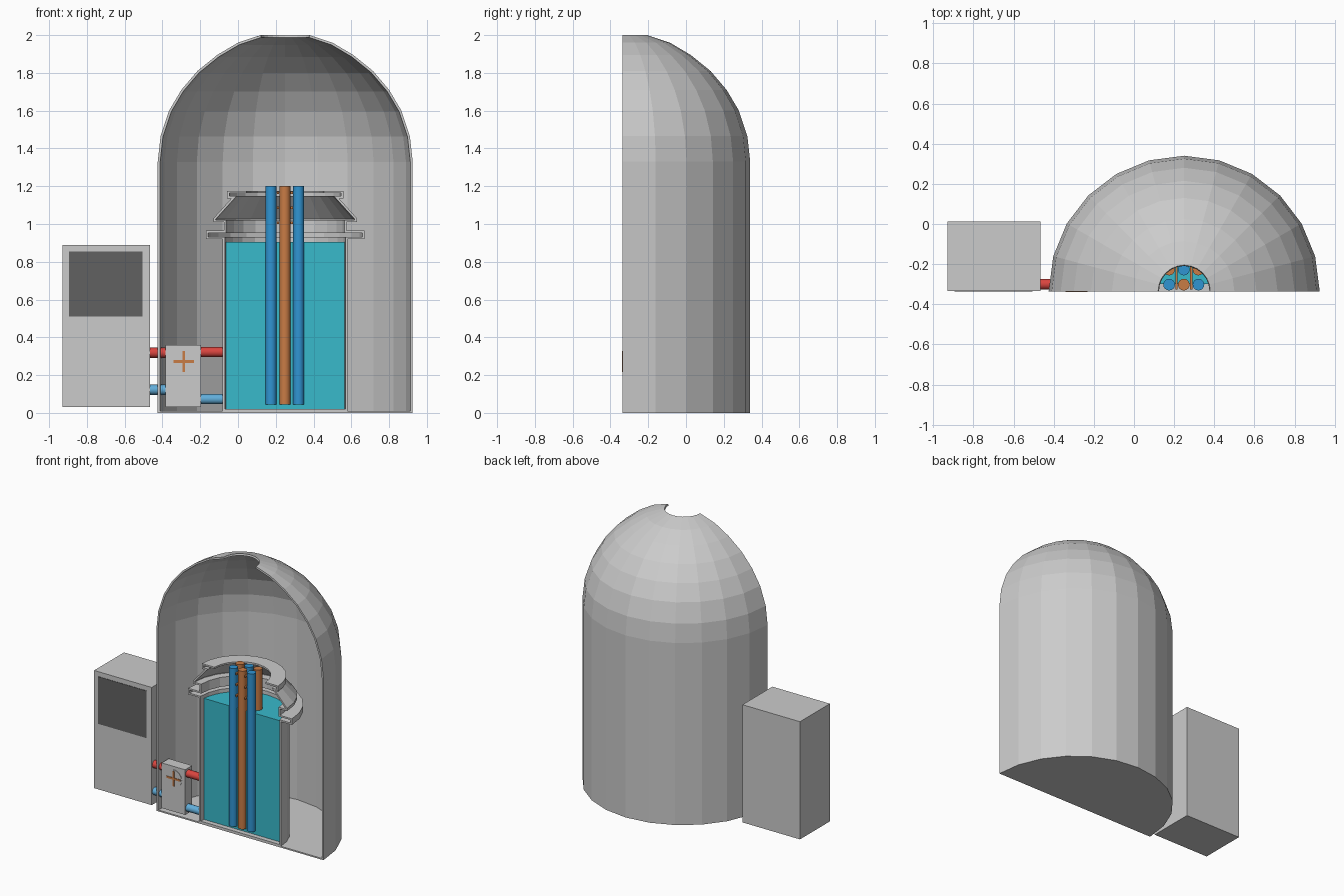
import bpy, bmesh, math
from mathutils import Vector, Matrix

if "Cube" in bpy.data.objects:
    bpy.data.objects.remove(bpy.data.objects["Cube"])

CX, CY = 0.25, -0.335      # axis of the cut-away reactor
STEPS = 12                 # facets in the half turn


def material(name, rgb):
    m = bpy.data.materials.new(name)
    m.diffuse_color = (*rgb, 1)
    m.use_nodes = True
    m.node_tree.nodes["Principled BSDF"].inputs["Base Color"].default_value = m.diffuse_color
    return m


ORANGE = material("orange", (0.58, 0.20, 0.06))
BLUE = material("blue", (0.03, 0.30, 0.65))
WATER = material("water", (0.04, 0.49, 0.60))
RED = material("red", (0.70, 0.06, 0.05))
PALE_BLUE = material("pale_blue", (0.12, 0.42, 0.70))
DARK = material("dark_grey", (0.12, 0.12, 0.12))
LIGHT = material("light_grey", (0.55, 0.55, 0.55))


def finish(name, bm, mat=None):
    bmesh.ops.recalc_face_normals(bm, faces=bm.faces)
    mesh = bpy.data.meshes.new(name)
    bm.to_mesh(mesh)
    bm.free()
    ob = bpy.data.objects.new(name, mesh)
    bpy.context.collection.objects.link(ob)
    if mat:
        mesh.materials.append(mat)
    return ob


def box(name, x, y, z, mat=None):
    bm = bmesh.new()
    bmesh.ops.create_cube(bm, size=1)
    for v in bm.verts:
        v.co = [(a[0] + a[1]) / 2 + c * (a[1] - a[0]) for a, c in zip((x, y, z), v.co)]
    return finish(name, bm, mat)


def rod(name, start, end, r, mat=None, sides=16):
    a, b = Vector(start), Vector(end)
    turn = (b - a).to_track_quat('Z', 'Y').to_matrix().to_4x4()
    bm = bmesh.new()
    bmesh.ops.create_cone(bm, cap_ends=True, segments=sides, radius1=r, radius2=r,
                          depth=(b - a).length,
                          matrix=Matrix.Translation((a + b) / 2) @ turn)
    ob = finish(name, bm, mat)
    for p in ob.data.polygons:
        p.use_smooth = len(p.vertices) == 4
    ob.data.set_sharp_from_angle(angle=math.radians(40))
    return ob


def inset(profile, t):
    """Offset an (r, z) polyline to its left by t with mitred corners."""
    pts = [Vector(p) for p in profile]
    out = []
    for i, p in enumerate(pts):
        d = [(pts[j + 1] - pts[j]).normalized() for j in (i - 1, i) if 0 <= j < len(pts) - 1]
        n = [Vector((-v.y, v.x)) for v in d]
        m = sum(n, Vector((0, 0))).normalized()
        out.append(p + m * t / max(m.dot(n[0]), 0.3))
    return out


def half_shell(name, profile, thickness):
    """Half-turn lathe of a thin wall, closed on its cut faces."""
    outer, inner = [Vector(p) for p in profile], inset(profile, thickness)
    loop, n = outer + inner[::-1], len(outer)
    bm = bmesh.new()
    cols = []
    for k in range(STEPS + 1):
        a = math.pi * k / STEPS
        cols.append([bm.verts.new((CX + p.x * math.cos(a), CY + p.x * math.sin(a), p.y))
                     for p in loop])
    m = len(loop)
    for c, d in zip(cols, cols[1:]):
        for i in range(m):
            j = (i + 1) % m
            bm.faces.new((c[i], c[j], d[j], d[i]))
    for c in (cols[0], cols[-1]):
        for i in range(n - 1):
            bm.faces.new((c[i], c[i + 1], c[m - 2 - i], c[m - 1 - i]))
    return finish(name, bm)


def half_disc(name, r, z0, z1, mat=None, front=CY):
    """Half cylinder whose flat face lies at y = front."""
    lift = math.asin((front - CY) / r)
    bm = bmesh.new()
    ring = []
    for k in range(STEPS + 1):
        a = lift + (math.pi - 2 * lift) * k / STEPS
        ring.append(bm.verts.new((CX + r * math.cos(a), CY + r * math.sin(a), z0)))
    f = bm.faces.new(ring)
    ext = bmesh.ops.extrude_face_region(bm, geom=[f])["geom"]
    bmesh.ops.translate(bm, vec=(0, 0, z1 - z0),
                        verts=[g for g in ext if isinstance(g, bmesh.types.BMVert)])
    return finish(name, bm, mat)


# Containment dome, open at the top, and its floor
half_shell("containment_dome",
           [(0.675, 0), (0.675, 1.33), (0.66, 1.465), (0.615, 1.6), (0.55, 1.71),
            (0.465, 1.81), (0.36, 1.895), (0.25, 1.96), (0.13, 2.0)], 0.013)
half_disc("containment_floor", 0.668, 0, 0.01)

# Pressure vessel with flanges and lid
half_shell("pressure_vessel",
           [(0.331, 0.005), (0.331, 0.92), (0.42, 0.92), (0.42, 0.965), (0.325, 0.965),
            (0.325, 1.01), (0.38, 1.01), (0.38, 1.03), (0.285, 1.135), (0.308, 1.135),
            (0.308, 1.175), (0.205, 1.175)], 0.012)
half_disc("vessel_floor", 0.325, 0.008, 0.02)
half_disc("coolant_water", 0.319, 0.02, 0.905, WATER, front=-0.30)

# Fuel rods and control rods in alternating rows
for row, y in enumerate((-0.302, -0.227)):
    for col, x in enumerate((0.175, 0.248, 0.321)):
        fuel = (row + col) % 2 == 0
        rod(f"{'fuel' if fuel else 'control'}_rod_{row}_{col}", (x, y, 0.045), (x, y, 1.2),
            0.029, BLUE if fuel else ORANGE)

# Thin spacer bars between the rods
for x in (0.2115, 0.2845):
    for z in (1.0, 1.08, 1.16):
        box("rod_spacer", (x - 0.006, x + 0.006), (-0.325, -0.2), (z, z + 0.012), ORANGE)

# Control cabinet and screen
box("control_cabinet", (-0.93, -0.465), (-0.333, 0.012), (0.03, 0.89))
box("cabinet_screen", (-0.895, -0.505), (-0.336, -0.32), (0.51, 0.855), DARK)

# Pump with a round dial and a cross-shaped impeller
box("pump_housing", (-0.385, -0.195), (-0.332, -0.25), (0.03, 0.36))
rod("pump_dial", (-0.287, -0.32, 0.272), (-0.287, -0.335, 0.272), 0.065, LIGHT, 24)
for w, h in ((0.055, 0.007), (0.007, 0.055)):
    box("impeller_blade", (-0.287 - w, -0.287 + w), (-0.339, -0.33), (0.272 - h, 0.272 + h), ORANGE)

# Hot and cold pipes
for name, x0, x1, z, mat in (("hot_pipe_outer", -0.47, -0.38, 0.318, RED),
                             ("hot_pipe_inner", -0.2, -0.078, 0.322, RED),
                             ("cold_pipe_outer", -0.47, -0.38, 0.122, PALE_BLUE),
                             ("cold_pipe_inner", -0.2, -0.078, 0.073, PALE_BLUE)):
    rod(name, (x0, -0.3, z), (x1, -0.3, z), 0.027, mat, 12)
